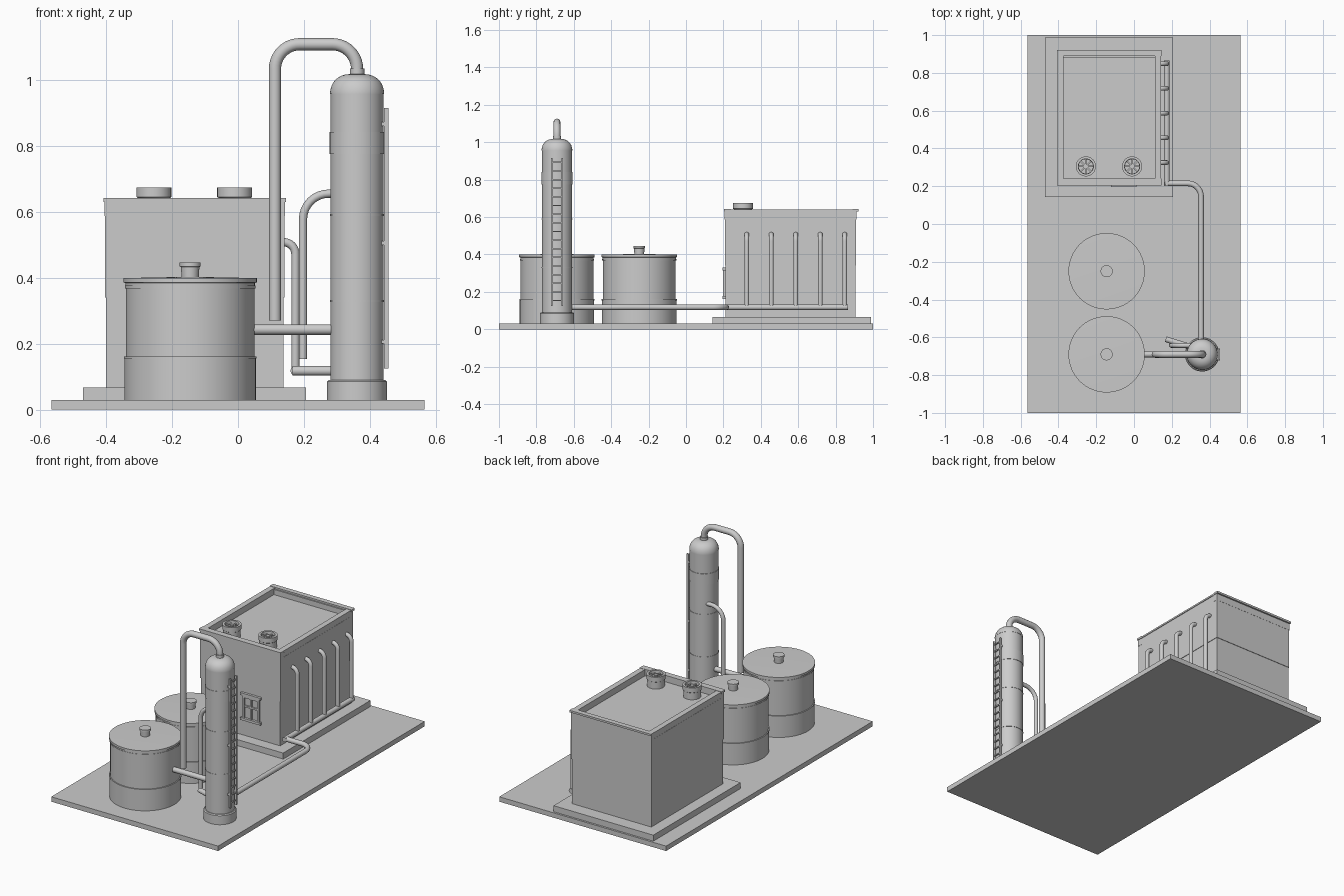
import bpy, bmesh, math
from mathutils import Vector

if "Cube" in bpy.data.objects:
    bpy.data.objects.remove(bpy.data.objects["Cube"])


def select(ob):
    bpy.ops.object.select_all(action='DESELECT')
    ob.select_set(True)
    bpy.context.view_layer.objects.active = ob


def smooth(ob):
    select(ob)
    bpy.ops.object.shade_smooth_by_angle(angle=math.radians(35))
    return ob


def mesh_object(name, bm):
    me = bpy.data.meshes.new(name)
    bmesh.ops.recalc_face_normals(bm, faces=bm.faces[:])
    bm.to_mesh(me)
    bm.free()
    ob = bpy.data.objects.new(name, me)
    bpy.context.collection.objects.link(ob)
    return ob


def boxes(name, spans):
    """Each span is (x0, x1, y0, y1, z0, z1)."""
    bm = bmesh.new()
    for x0, x1, y0, y1, z0, z1 in spans:
        vs = bmesh.ops.create_cube(bm, size=1)['verts']
        for v in vs:
            v.co = Vector((x0 + (v.co.x + .5) * (x1 - x0),
                           y0 + (v.co.y + .5) * (y1 - y0),
                           z0 + (v.co.z + .5) * (z1 - z0)))
    return mesh_object(name, bm)


def lathe(name, x, y, profile, n=48):
    """Spin (radius, z) points around a vertical axis."""
    bm = bmesh.new()
    vs = [bm.verts.new((r, 0, z)) for r, z in profile]
    es = [bm.edges.new(p) for p in zip(vs, vs[1:])]
    bmesh.ops.spin(bm, geom=vs + es, cent=(0, 0, 0), axis=(0, 0, 1),
                   angle=math.tau, steps=n, use_duplicate=False)
    bmesh.ops.remove_doubles(bm, verts=bm.verts[:], dist=1e-5)
    ob = mesh_object(name, bm)
    ob.location = (x, y, 0)
    return smooth(ob)


def pipe(name, pts, r, bend=0.08, steps=8):
    """Tube along a path whose corners are rounded off."""
    pts = [Vector(p) for p in pts]
    path = [pts[0]]
    for a, b, c in zip(pts, pts[1:], pts[2:]):
        d0, d1 = (a - b).normalized(), (c - b).normalized()
        centre = b + (d0 + d1) * bend
        for i in range(steps + 1):
            t = math.pi / 2 * i / steps
            path.append(centre - d1 * bend * math.cos(t) - d0 * bend * math.sin(t))
    path.append(pts[-1])
    cu = bpy.data.curves.new(name, 'CURVE')
    cu.dimensions = '3D'
    cu.bevel_depth = r
    cu.bevel_resolution = 4
    cu.use_fill_caps = True
    sp = cu.splines.new('POLY')
    sp.points.add(len(path) - 1)
    for p, co in zip(sp.points, path):
        p.co = (*co, 1)
    ob = bpy.data.objects.new(name, cu)
    bpy.context.collection.objects.link(ob)
    select(ob)
    bpy.ops.object.convert(target='MESH')
    return smooth(bpy.context.view_layer.objects.active)


# Ground slab and building plinth
boxes("base_slab", [(-.565, .565, -1, 1, 0, .03)])
boxes("building_plinth", [(-.47, .206, .143, .988, .03, .067)])

# Building walls in two tiers with a recessed roof
boxes("building_lower_walls", [(-.4, .138, .211, .907, .067, .34)])
boxes("building_upper_walls", [(-.403, .141, .208, .91, .34, .6)])
boxes("roof_parapet", [
    (-.404, .142, .207, .236, .588, .632), (-.404, .142, .882, .911, .588, .632),
    (-.402, -.374, .236, .882, .588, .632), (.112, .140, .236, .882, .588, .632)])
boxes("parapet_cap", [
    (-.408, .146, .203, .24, .63, .642), (-.408, .146, .89, .921, .63, .642),
    (-.406, -.372, .24, .89, .63, .64), (.11, .144, .24, .89, .63, .64)])

# Roof fans: open ring, hub and spokes
for i, fx in enumerate((-.255, -.01)):
    fy = .305
    lathe(f"fan_ring_{i}", fx, fy, [
        (.049, .595), (.049, .642), (.053, .645), (.053, .674),
        (.040, .674), (.038, .642), (.038, .595), (.049, .595)], 32)
    lathe(f"fan_hub_{i}", fx, fy, [(0, .62), (.012, .62), (.012, .668), (0, .668)], 16)
    spokes = boxes(f"fan_spokes_{i}", [(.008, .042, -.004, .004, .65, .662)])
    bm = bmesh.new()
    bm.from_mesh(spokes.data)
    bmesh.ops.spin(bm, geom=bm.verts[:] + bm.edges[:] + bm.faces[:], cent=(0, 0, 0),
                   axis=(0, 0, 1), angle=math.tau * 7 / 8, steps=7, use_duplicate=True)
    bm.to_mesh(spokes.data)
    bm.free()
    spokes.location = (fx, fy, 0)

# Front window with frame, glazing bars, sill and lintel
wx = -.055
boxes("window_frame", [
    (wx - .058, wx - .044, .198, .213, .175, .315), (wx + .044, wx + .058, .198, .213, .175, .315),
    (wx - .058, wx + .058, .198, .213, .303, .315), (wx - .006, wx + .006, .202, .213, .175, .31),
    (wx - .05, wx + .05, .202, .213, .245, .255)])
boxes("window_sill", [(wx - .068, wx + .068, .196, .213, .163, .178)])
boxes("window_lintel", [(wx - .068, wx + .068, .196, .213, .315, .33)])

# Wall pipes feeding the header along the right side
for i in range(5):
    y = .325 + i * .131
    pipe(f"wall_pipe_{i}", [(.13, y, .508), (.174, y, .508), (.174, y, .118)], .0125, .036)
pipe("header_pipe", [(.174, .865, .118), (.174, .2, .118)], .015)
pipe("transfer_pipe", [(.165, .215, .118), (.355, .215, .118), (.355, -.65, .118)], .015, .07)
pipe("tower_drain_pipe", [(.168, -.61, .118), (.33, -.66, .118)], .015)

# Storage tanks with rimmed lids and filler caps
for i, y in enumerate((-.69, -.25)):
    lathe(f"tank_{i}", -.145, y, [
        (0, .03), (.199, .03), (.199, .155), (.201, .155), (.201, .162), (.195, .162),
        (.195, .368), (.198, .368), (.198, .376), (.196, .376), (.196, .384),
        (.202, .386), (.202, .399), (0, .403)], 64)
    lathe(f"tank_cap_{i}", -.145, y, [
        (.026, .4), (.028, .433), (.032, .434), (.032, .446), (0, .446)], 24)

# Column: pedestal, shell, collar and domed head
tx, ty = .361, -.69
lathe("column_pedestal", tx, ty, [(0, .03), (.091, .03), (.091, .085), (.086, .09), (0, .09)])
shell = [(.0805, .088)]
for z in (.33, .59):
    shell += [(.0805, z - .003), (.0825, z - .003), (.0825, z + .003), (.0805, z + .003)]
shell += [(.0805, .775), (.083, .775), (.083, .842), (.0805, .842), (.0805, .957),
          (.082, .957), (.082, .963)]
shell += [(.025 + .056 * math.cos(t), .963 + .054 * math.sin(t))
          for t in (math.pi / 2 * k / 8 for k in range(1, 9))]
lathe("column_shell", tx, ty, shell + [(0, 1.018)])
lathe("column_neck", tx, ty, [(.022, 1.012), (.022, 1.034), (0, 1.034)], 24)

# Column pipework
pipe("overhead_pipe", [(tx, ty, 1.01), (tx, ty, 1.108), (.112, ty, 1.108), (.112, ty, .27)],
     .0185, .075, 10)
pipe("side_return_pipe", [(.32, -.643, .655), (.197, -.643, .655), (.197, -.643, .153)],
     .0125, .078)
pipe("tank_link_pipe", [(.045, ty, .243), (.3, ty, .243)], .016)

# Ladder on the column's right side
rails = [(.443, .456, ty + s - .004, ty + s + .004, .125, .915) for s in (-.028, .028)]
rungs = [(.446, .453, ty - .028, ty + .028, .15 + k * .0462, .157 + k * .0462) for k in range(17)]
brackets = [(.43, .446, ty + s - .004, ty + s + .004, z, z + .012)
            for s in (-.028, .028) for z in (.2, .5, .86)]
boxes("ladder", rails + rungs + brackets)
